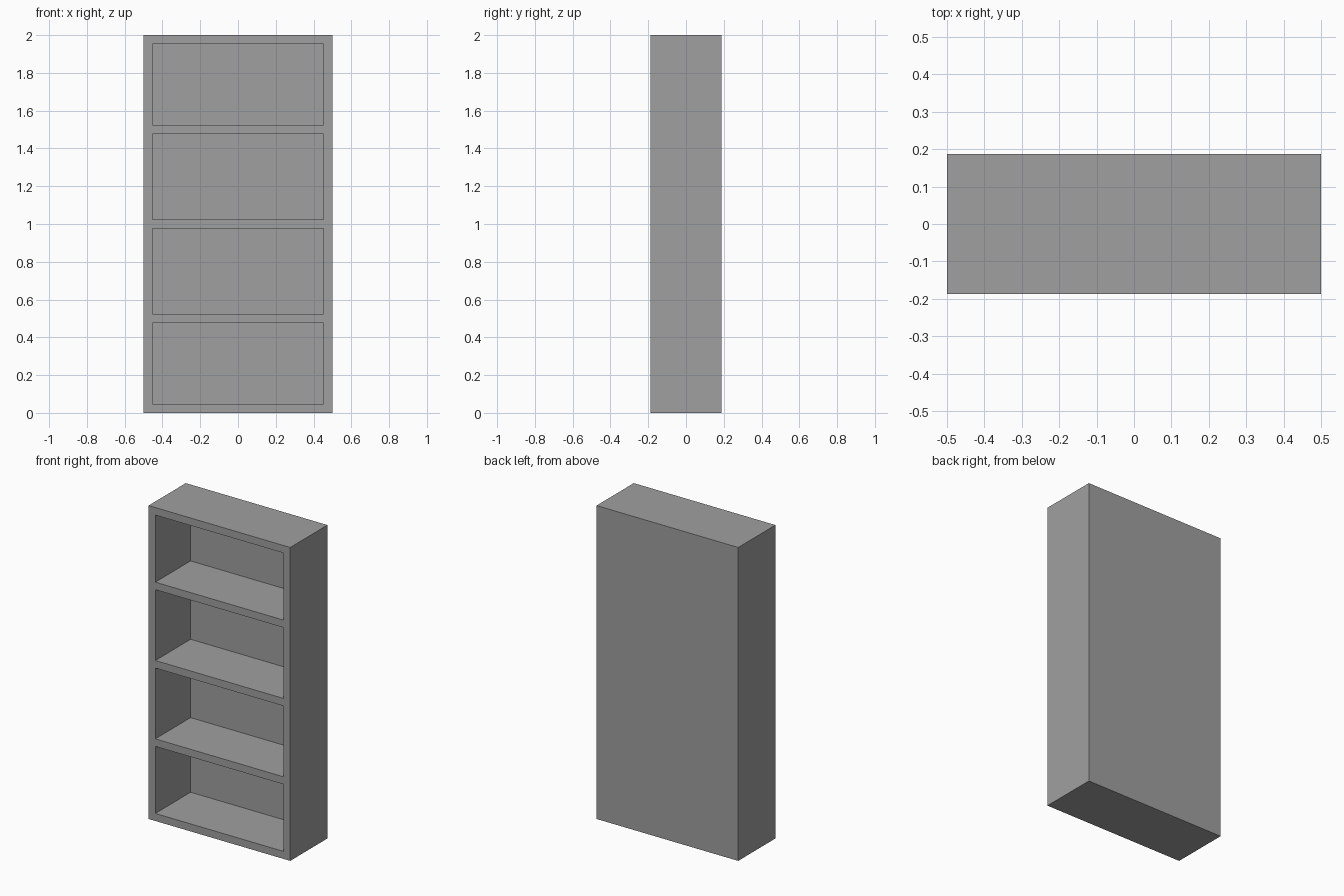
import bpy

cube = bpy.data.objects.get("Cube")
if cube:
    bpy.data.objects.remove(cube, do_unlink=True)

# Overall sizes
WIDTH, DEPTH, HEIGHT = 1.0, 0.375, 2.0
BOARD = 0.048
BACK = 0.02
SHELVES = 3

grey = bpy.data.materials.new("plain grey")
grey.use_nodes = True
colour = (0.35, 0.35, 0.35, 1)
grey.diffuse_color = colour
grey.node_tree.nodes["Principled BSDF"].inputs["Base Color"].default_value = colour


def box(name, size, centre):
    bpy.ops.mesh.primitive_cube_add(size=1, location=centre)
    obj = bpy.context.object
    obj.name = name
    obj.scale = size
    bpy.ops.object.transform_apply(location=False, rotation=False, scale=True)
    obj.data.materials.append(grey)
    return obj


# Solid case
case = box("bookcase", (WIDTH, DEPTH, HEIGHT), (0, 0, HEIGHT / 2))

# Hollow out each bay between evenly spaced shelves
pitch = HEIGHT / (SHELVES + 1)
for i in range(SHELVES + 1):
    low = BOARD if i == 0 else i * pitch + BOARD / 2
    high = HEIGHT - BOARD if i == SHELVES else (i + 1) * pitch - BOARD / 2
    # The cutter pokes out of the front and stops at the back panel
    cutter = box("bay_cutter", (WIDTH - 2 * BOARD, DEPTH, high - low),
                 (0, -BACK, (low + high) / 2))
    cut = case.modifiers.new("bay", 'BOOLEAN')
    cut.operation = 'DIFFERENCE'
    cut.solver = 'EXACT'
    cut.object = cutter
    bpy.context.view_layer.objects.active = case
    bpy.ops.object.modifier_apply(modifier=cut.name)
    bpy.data.objects.remove(cutter, do_unlink=True)
